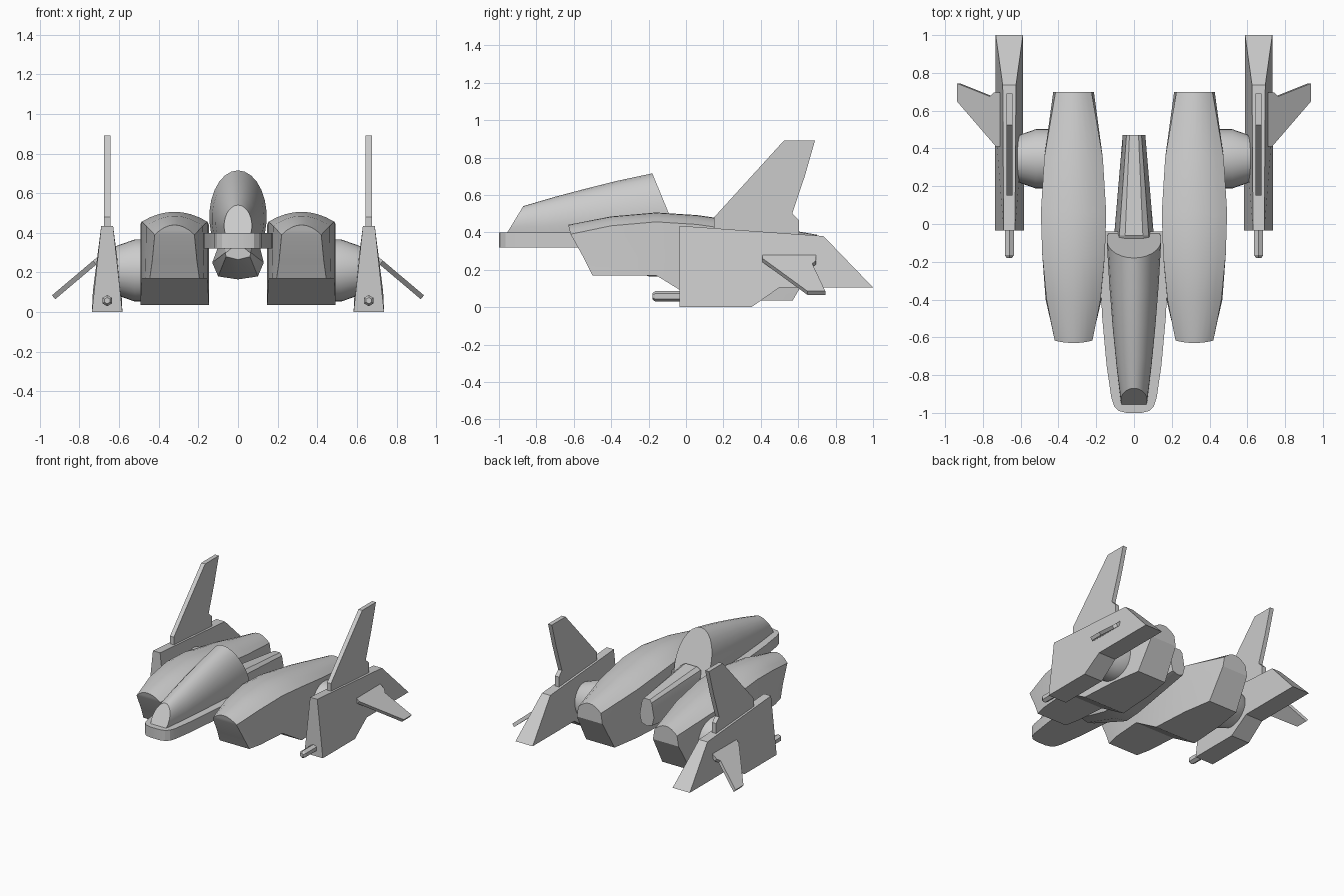
import bpy, bmesh
from math import sin, cos, pi, radians

cube = bpy.data.objects.get("Cube")
if cube:
    bpy.data.objects.remove(cube, do_unlink=True)

grey = bpy.data.materials.new("hull_grey")
grey.use_nodes = True
grey.diffuse_color = (0.6, 0.6, 0.6, 1)
grey.node_tree.nodes["Principled BSDF"].inputs["Base Color"].default_value = (0.6, 0.6, 0.6, 1)


def loft(name, rings, mirror=False, strip_caps=False, smooth=25):
    """Skin a list of equal point rings and close both ends."""
    bm = bmesh.new()
    loops = [[bm.verts.new(p) for p in ring] for ring in rings]
    n = len(loops[0])
    for a, b in zip(loops, loops[1:]):
        for i in range(n):
            j = (i + 1) % n
            bm.faces.new((a[i], a[j], b[j], b[i]))
    for ring in (loops[0], loops[-1]):
        if strip_caps:  # symmetric rings: pair left and right points
            for i in range((n - 1) // 2):
                quad = (ring[i], ring[i + 1], ring[n - 2 - i], ring[n - 1 - i])
                bm.faces.new(list(dict.fromkeys(quad)))
        else:
            bm.faces.new(ring)
    bmesh.ops.recalc_face_normals(bm, faces=bm.faces)
    mesh = bpy.data.meshes.new(name)
    bm.to_mesh(mesh)
    bm.free()
    mesh.materials.append(grey)
    ob = bpy.data.objects.new(name, mesh)
    bpy.context.collection.objects.link(ob)
    bpy.ops.object.select_all(action='DESELECT')
    ob.select_set(True)
    bpy.context.view_layer.objects.active = ob
    bpy.ops.object.shade_smooth_by_angle(angle=radians(smooth))
    if mirror:
        ob.modifiers.new("Mirror", 'MIRROR').use_mirror_merge = False
    return ob


# Flat cockpit deck with a rounded nose
half = [(-1.0, 0.04), (-0.99, 0.08), (-0.965, 0.105), (-0.92, 0.12), (-0.75, 0.145),
        (-0.5, 0.168), (-0.3, 0.178), (-0.15, 0.172), (-0.04, 0.152)]
outline = [(w, y) for y, w in half] + [(-w, y) for y, w in reversed(half)]
loft("cockpit_deck", [[(x, y, z) for x, y in outline] for z in (0.32, 0.40)])

# Canopy: arched sections with slanted ends
# each: base y, crest y, half width, height
canopy = [(-0.955, -0.87, 0.07, 0.14), (-0.78, -0.70, 0.092, 0.19),
          (-0.56, -0.53, 0.113, 0.235), (-0.30, -0.36, 0.132, 0.277),
          (-0.05, -0.18, 0.145, 0.315)]
rings = []
for yb, yt, w, h in canopy:
    ring = []
    for i in range(17):
        a = radians(-20) + i * radians(220) / 16
        t = (sin(a) + sin(radians(20))) / (1 + sin(radians(20)))
        ring.append((w * cos(a), yb + (yt - yb) * t, 0.40 + h * t))
    rings.append(ring)
loft("canopy", rings, strip_caps=True, smooth=30)

# Central fuselage: chine-edged keel rising into a narrow spine
# each: y, top half width, top z, chine half width, chine z, keel half width, keel z
fuselage = [(-0.5, 0.06, 0.32, 0.065, 0.30, 0.06, 0.28),
            (-0.2, 0.085, 0.39, 0.13, 0.25, 0.10, 0.18),
            (-0.06, 0.078, 0.475, 0.105, 0.26, 0.09, 0.18),
            (0.47, 0.04, 0.42, 0.06, 0.29, 0.045, 0.23)]
rings = []
for y, tw, tz, cw, cz, kw, kz in fuselage:
    right = [(kw, kz), (cw, cz), (tw, tz - 0.02), (tw * 0.6, tz)]
    ring = [(0, kz - 0.015)] + right + [(-x, z) for x, z in reversed(right)]
    rings.append([(x, y, z) for x, z in ring])
loft("fuselage", rings)

# Engine nacelles
# each: top y, middle y, bottom y, top half width, bottom half width, crest z, bottom z
nacelle = [(-0.63, -0.545, -0.50, 0.10, 0.125, 0.44, 0.17),
           (-0.40, -0.40, -0.40, 0.143, 0.148, 0.485, 0.17),
           (-0.16, -0.16, -0.16, 0.166, 0.166, 0.506, 0.17),
           (0.06, 0.06, 0.06, 0.173, 0.173, 0.492, 0.035),
           (0.35, 0.35, 0.35, 0.155, 0.155, 0.45, 0.035),
           (0.70, 0.70, 0.57, 0.095, 0.12, 0.387, 0.035)]
rings = []
for yt, ym, yb, wt, wb, crest, zb in nacelle:
    cx, zm = 0.32, 0.26
    shoulder_y = yt + (ym - yt) * 0.15
    side = [(wb, yb, zb), ((wt + wb) / 2, ym, zm), (wt, shoulder_y, crest - 0.05)]
    ring = [(cx - x, y, z) for x, y, z in side]
    for i in range(1, 8):
        u = i / 4 - 1
        ring.append((cx + wt * u, yt + (shoulder_y - yt) * u * u, crest - 0.05 * u * u))
    ring += [(cx + x, y, z) for x, y, z in reversed(side)]
    rings.append(ring)
loft("nacelles", rings, mirror=True, strip_caps=True)

# Round couplings between nacelles and outer pods
rings = [[(x, 0.345 + r * cos(i * pi / 16), 0.21 + r * sin(i * pi / 16)) for i in range(32)]
         for x, r in ((0.42, 0.157), (0.52, 0.157), (0.63, 0.118))]
loft("couplings", rings, mirror=True)

# Outer pods: side profile with walls leaning inward
POD_X = 0.66
profile = [(-0.035, 0, 0.077), (0.35, 0, 0.077), (0.5, 0.105, 0.072), (1.0, 0.105, 0.072),
           (0.735, 0.38, 0.035), (-0.035, 0.435, 0.03)]
loft("outer_pods", [[(POD_X + s * w, y, z) for y, z, w in profile] for s in (-1, 1)],
     mirror=True, smooth=10)

# Guns: hexagonal rods with chamfered tips
rings = [[(POD_X + r * sin(i * pi / 3), y, 0.058 + r * cos(i * pi / 3)) for i in range(6)]
         for y, r in ((-0.18, 0.016), (-0.165, 0.028), (0.0, 0.028))]
loft("guns", rings, mirror=True)

# Upright tail fins
fin = [(0.15, 0.40), (0.15, 0.48), (0.525, 0.892), (0.69, 0.892), (0.57, 0.50),
       (0.605, 0.465), (0.605, 0.37)]
fin[4:4] = [(0.635, 0.70)]
fin[5] = (0.568, 0.50)
loft("tail_fins", [[(POD_X + s * 0.016, y, z) for y, z in fin] for s in (-1, 1)], mirror=True)

# Drooping winglets: y and distance from root (0) to tip (1)
winglet = [(0.41, -0.1), (0.41, 0.08), (0.65, 1), (0.745, 1), (0.675, 0.22),
           (0.695, 0.14), (0.695, -0.1)]
rings = [[(0.705 + 0.225 * t + s * 0.008, y, 0.265 - 0.19 * t + s * 0.01) for y, t in winglet]
         for s in (-1, 1)]
loft("winglets", rings, mirror=True)
